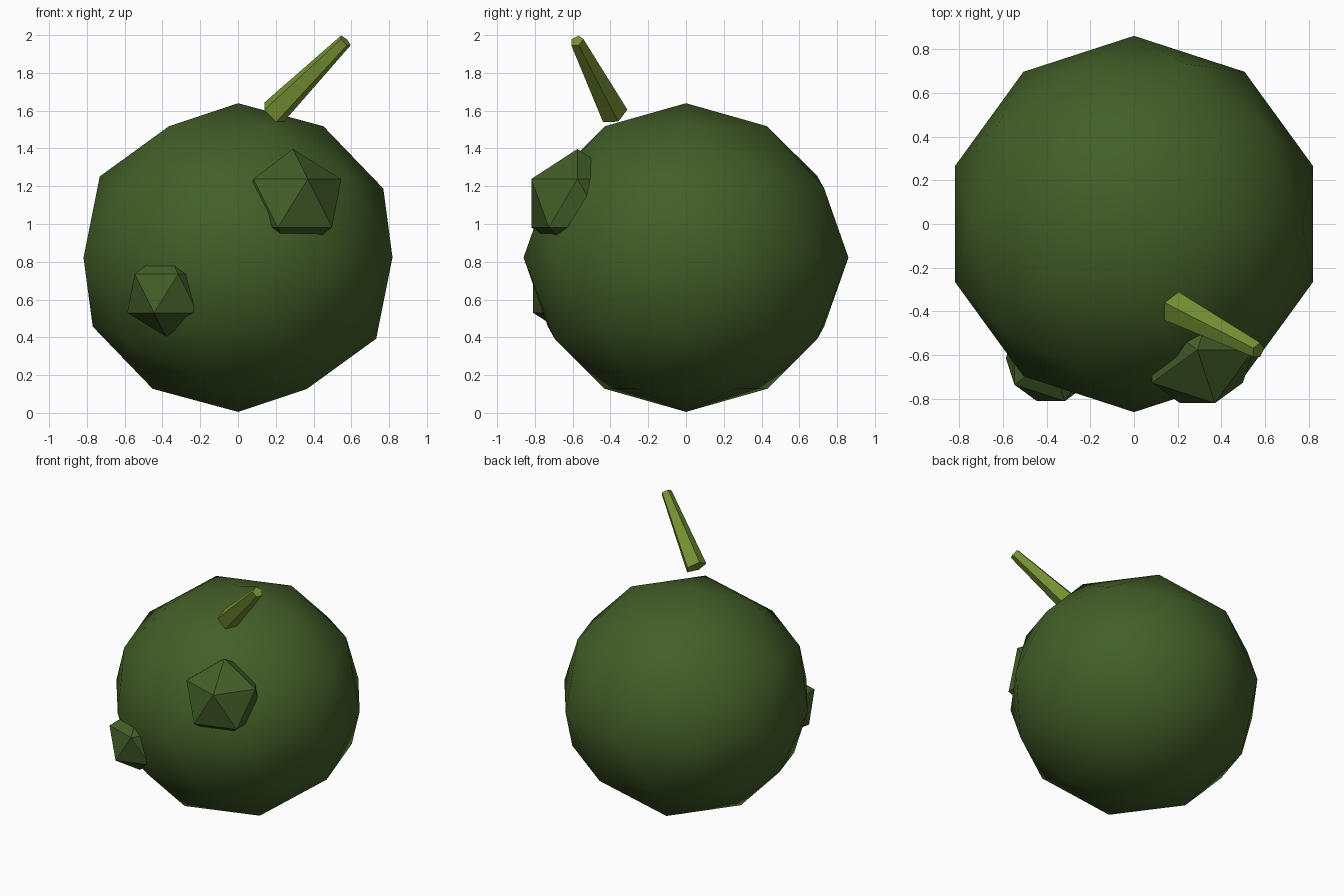
import bpy
import math

if "Cube" in bpy.data.objects:
    bpy.data.objects.remove(bpy.data.objects["Cube"])


def material(name, rgb):
    m = bpy.data.materials.new(name)
    m.diffuse_color = (*rgb, 1.0)
    m.use_nodes = True
    m.node_tree.nodes["Principled BSDF"].inputs["Base Color"].default_value = m.diffuse_color
    return m


GREEN = material("dark green", (0.056, 0.113, 0.021))
STEM = material("olive green", (0.18, 0.285, 0.033))


def finish(name, mat, smooth=False):
    ob = bpy.context.object
    ob.name = name
    ob.data.materials.append(mat)
    if smooth:
        bpy.ops.object.shade_smooth()
    else:
        bpy.ops.object.shade_flat()
    return ob


def ball(name, centre, radius, detail, squash=1.0, smooth=False):
    bpy.ops.mesh.primitive_ico_sphere_add(
        subdivisions=detail, radius=radius, location=centre)
    bpy.context.object.scale.z = squash
    return finish(name, GREEN, smooth)


# Round fruit body, slightly flattened
ball("body", (0, 0, 0.8225), 0.86, 2, squash=0.95, smooth=True)

# Faceted warts, half sunk in the front
ball("upper_wart", (0.29, -0.575, 1.11), 0.287, 1)
ball("lower_wart", (-0.38, -0.614, 0.633), 0.23, 1)

# Tilted five-sided stem
bpy.ops.mesh.primitive_cone_add(
    vertices=5, radius1=0.076, radius2=0.038, depth=0.575,
    location=(0.377, -0.48, 1.778),
    rotation=(math.radians(20), math.radians(45), 0))
finish("stem", STEM)
